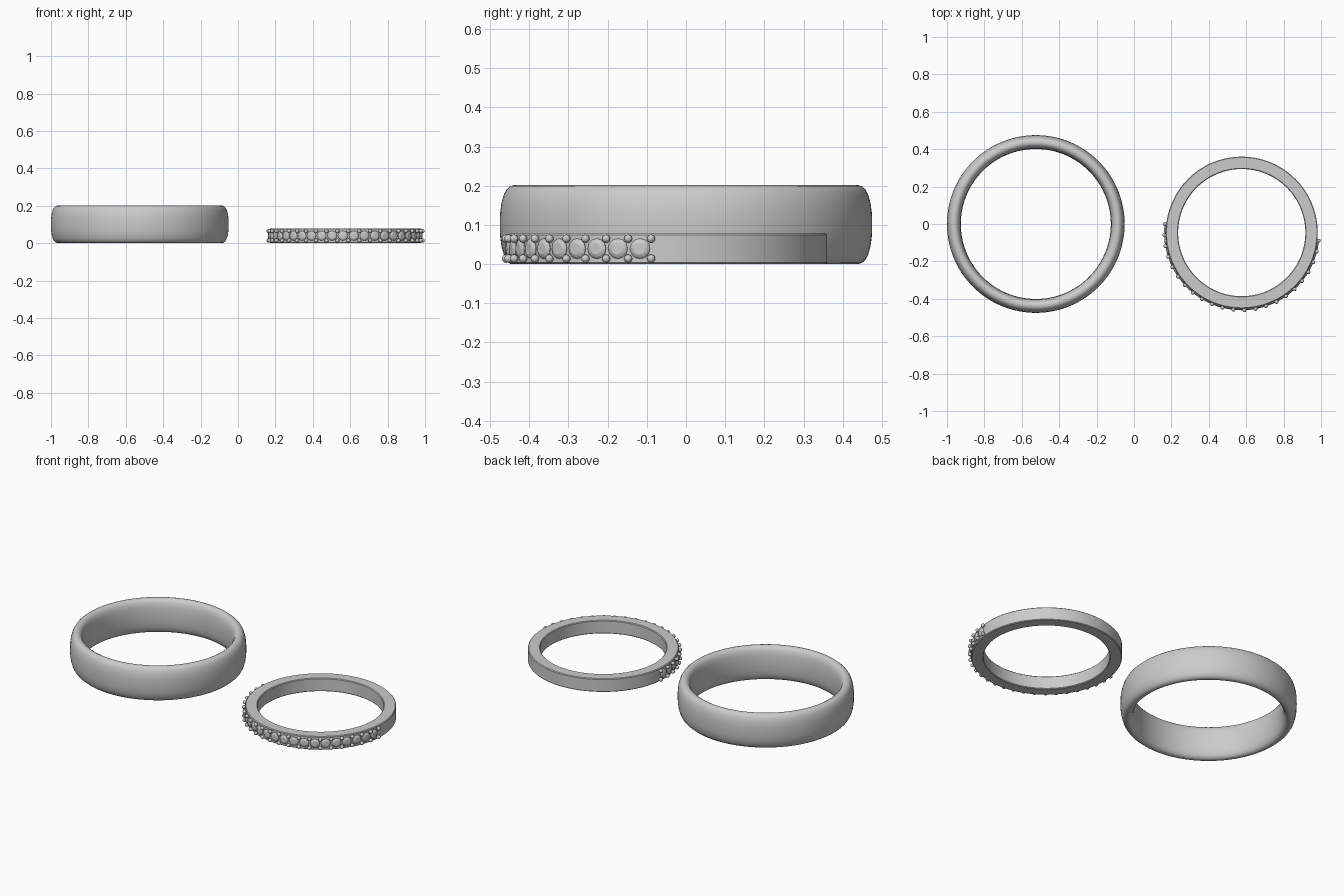
import bpy, bmesh, math
from mathutils import Matrix, Vector

if "Cube" in bpy.data.objects:
    bpy.data.objects.remove(bpy.data.objects["Cube"])


def make_object(name, bm, angle):
    bmesh.ops.recalc_face_normals(bm, faces=bm.faces)
    mesh = bpy.data.meshes.new(name)
    bm.to_mesh(mesh)
    bm.free()
    obj = bpy.data.objects.new(name, mesh)
    bpy.context.collection.objects.link(obj)
    bpy.ops.object.select_all(action='DESELECT')
    obj.select_set(True)
    bpy.context.view_layer.objects.active = obj
    if angle:
        bpy.ops.object.shade_smooth_by_angle(angle=math.radians(angle))
    return obj


def lathe(bm, profile, steps, matrix, closed):
    """Revolve (radius, height) points around local z."""
    rings = []
    for r, z in profile:
        if r == 0:
            rings.append([bm.verts.new(matrix @ Vector((0, 0, z)))] * steps)
        else:
            rings.append([bm.verts.new(matrix @ Vector((
                r * math.cos(2 * math.pi * i / steps),
                r * math.sin(2 * math.pi * i / steps), z))) for i in range(steps)])
    n = len(rings)
    for a in range(n if closed else n - 1):
        p, q = rings[a], rings[(a + 1) % n]
        for i in range(steps):
            j = (i + 1) % steps
            bm.faces.new(dict.fromkeys((p[i], p[j], q[j], q[i])))


# Wide band: domed outside, softly rounded comfort-fit inside
H = 0.202
upper = [(0.475, 0.0), (0.4745, 0.03), (0.471, 0.056), (0.465, 0.077),
         (0.458, 0.09), (0.449, 0.098), (0.438, 0.101), (0.428, 0.0995),
         (0.419, 0.094), (0.411, 0.082), (0.405, 0.06), (0.402, 0.03), (0.401, 0.0)]
profile = upper + [(r, -z) for r, z in reversed(upper[1:-1])]
bm = bmesh.new()
lathe(bm, profile, 128, Matrix.Translation((-0.525, 0, H / 2)), True)
make_object("wide_band", bm, 50)

# Narrow band: flat sides with small bevels
CENTRE = Vector((0.576, -0.046, 0.0395))
b, h = 0.004, 0.0395
profile = [(0.34, -h + b), (0.34 + b, -h), (0.406 - b, -h), (0.406, -h + b),
           (0.406, h - b), (0.406 - b, h), (0.34 + b, h), (0.34, h - b)]
bm = bmesh.new()
lathe(bm, profile, 128, Matrix.Translation(CENTRE), True)
make_object("narrow_band", bm, 30)

# Row of stones with pairs of bead prongs in the gaps between them
COUNT, START, PITCH = 22, -6.0, 8.2


def around(angle, radius, dz=0):
    """Local z points outward from the narrow band at the given angle."""
    a = math.radians(angle)
    return (Matrix.Translation(CENTRE) @ Matrix.Rotation(a, 4, 'Z')
            @ Matrix.Translation((radius, 0, dz)) @ Matrix.Rotation(math.pi / 2, 4, 'Y'))


stones, prongs = bmesh.new(), bmesh.new()
stone_profile = [(0, -0.022), (0.026, 0.0), (0.026, 0.002), (0.0215, 0.006),
                 (0.015, 0.009), (0, 0.009)]
for k in range(COUNT):
    lathe(stones, stone_profile, 12, around(START - (k + 0.5) * PITCH, 0.406), False)
for k in range(COUNT + 1):
    for side in (-1, 1):
        m = around(START - k * PITCH, 0.414, side * 0.0255)
        bmesh.ops.create_uvsphere(prongs, u_segments=16, v_segments=10, radius=0.0105, matrix=m)
make_object("stones", stones, 0)
make_object("bead_prongs", prongs, 60)
